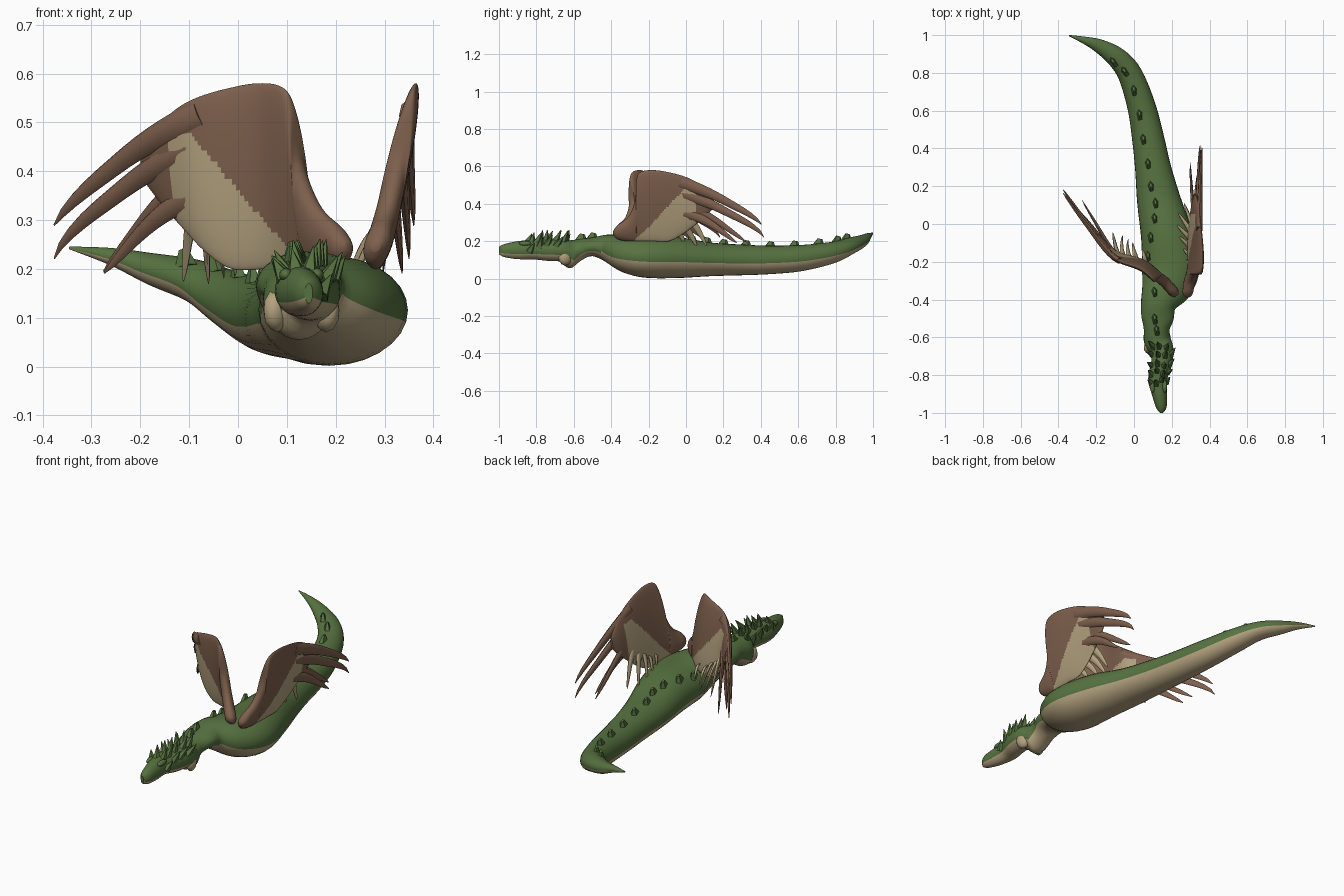
import bpy, bmesh, math, random
from mathutils import Vector, Matrix
from mathutils.bvhtree import BVHTree

random.seed(4)
old = bpy.data.objects.get("Cube")
if old:
    bpy.data.objects.remove(old, do_unlink=True)


def material(name, rgb):
    m = bpy.data.materials.new(name)
    m.use_nodes = True
    m.diffuse_color = (*rgb, 1)
    m.node_tree.nodes["Principled BSDF"].inputs["Base Color"].default_value = (*rgb, 1)
    return m


GREEN = material("moss green", (.095, .17, .052))
CREAM = material("belly tan", (.46, .365, .215))
BROWN = material("wing brown", (.21, .118, .075))


def spline(pts, u):
    """Catmull-Rom point at u along a list of tuples."""
    i = max(0, min(int(u), len(pts) - 2))
    t = u - i
    a, b, c, d = (pts[max(0, min(k, len(pts) - 1))] for k in range(i - 1, i + 3))
    return [q + t / 2 * (r - p + t * (2 * p - 5 * q + 4 * r - s + t * (3 * (q - r) + s - p)))
            for p, q, r, s in zip(a, b, c, d)]


def finish(name, bm, mats, smooth=True):
    mesh = bpy.data.meshes.new(name)
    bmesh.ops.recalc_face_normals(bm, faces=bm.faces)
    bm.to_mesh(mesh)
    bm.free()
    ob = bpy.data.objects.new(name, mesh)
    bpy.context.collection.objects.link(ob)
    for m in mats:
        mesh.materials.append(m)
    if smooth:
        bpy.ops.object.select_all(action='DESELECT')
        ob.select_set(True)
        bpy.context.view_layer.objects.active = ob
        bpy.ops.object.shade_smooth_by_angle(angle=math.radians(50))


def loft(bm, rings, rule=None):
    """Skin rings of points; rule(row, side) gives a material index."""
    rows = [[bm.verts.new(p) for p in ring] for ring in rings]
    n = len(rows[0])
    for i in range(len(rows) - 1):
        for j in range(n):
            k = (j + 1) % n
            f = bm.faces.new((rows[i][j], rows[i][k], rows[i + 1][k], rows[i + 1][j]))
            f.material_index = rule(i, j) if rule else 0
    bm.faces.new(rows[0])
    bm.faces.new(rows[-1])


def angles(n):
    return [2 * math.pi * j / n for j in range(n)]


# Body from snout to tail: x, y, z, half width, half height
BODY = [
    (.145, -1, .15, .008, .02), (.145, -.97, .15, .028, .035), (.135, -.9, .152, .04, .048),
    (.125, -.82, .155, .05, .052), (.145, -.74, .155, .055, .06), (.15, -.67, .15, .06, .06),
    (.125, -.62, .13, .072, .075), (.12, -.56, .155, .068, .058), (.125, -.5, .17, .085, .05),
    (.13, -.42, .16, .095, .075), (.17, -.33, .132, .135, .1), (.195, -.22, .115, .153, .11),
    (.17, -.05, .113, .135, .11), (.13, .13, .103, .115, .09), (.1, .3, .1, .095, .082),
    (.075, .45, .1, .085, .076), (.04, .62, .11, .075, .07), (-.02, .79, .14, .065, .058),
    (-.09, .88, .175, .055, .045), (-.18, .94, .2, .038, .033), (-.26, .972, .225, .02, .018),
    (-.345, .998, .243, .003, .003)]
STEP, SIDES = 4, 28
rings, row_y = [], []
for i in range((len(BODY) - 1) * STEP + 1):
    u = i / STEP
    x, y, z, w, h = spline(BODY, u)
    a, b = spline(BODY, max(0, u - .5)), spline(BODY, min(len(BODY) - 1, u + .5))
    t = Vector((b[0] - a[0], b[1] - a[1], 0)).normalized()
    side = Vector((t.y, -t.x, 0))
    rings.append([Vector((x, y, z)) + side * w * math.cos(q) + Vector((0, 0, h * math.sin(q)))
                  for q in angles(SIDES)])
    row_y.append(y)


def belly(i, j):
    level = -.16 if row_y[i] > -.45 else -.45
    return int(math.sin(2 * math.pi * (j + .5) / SIDES) < level)


bm = bmesh.new()
loft(bm, rings, belly)
bm.normal_update()
skin = BVHTree.FromBMesh(bm)
finish("body", bm, [GREEN, CREAM])


def spike(bm, x, y, size, pitch, roll=0, turn=0, segments=5, tip=.4):
    """Small horn or scale standing on the skin."""
    hit = skin.ray_cast(Vector((x, y, 1)), Vector((0, 0, -1)))[0]
    if hit is None:
        return
    wide, long, tall = size
    m = (Matrix.Translation(hit) @ Matrix.Rotation(turn, 4, 'Z') @ Matrix.Rotation(roll, 4, 'Y')
         @ Matrix.Rotation(pitch, 4, 'X') @ Matrix.Translation((0, 0, tall * .3))
         @ Matrix.Diagonal((wide, long, tall, 1)))
    bmesh.ops.create_cone(bm, cap_ends=True, segments=segments, radius1=1, radius2=tip,
                          depth=1.3, matrix=m)


# Scales along the spine
SPINE = [(-.11, .86), (-.05, .81), (0, .71), (.03, .58), (.05, .45), (.075, .32), (.09, .2),
         (.115, .11), (.11, .03), (.09, -.07), (.075, -.17), (.08, -.25), (.11, -.36),
         (.11, -.5), (.12, -.56)]
bm = bmesh.new()
for k, (x, y) in enumerate(SPINE):
    spike(bm, x, y, (.018, .036, .028), -.2, turn=.6 if k < 2 else .15)
finish("back_scales", bm, [GREEN], False)

# Horns over the crown and nape, splayed at the sides
bm = bmesh.new()
for row in range(5):
    y = -.83 + row * .046
    for col in (-1, -.35, .35, 1):
        x = .132 + row * .005 + col * (.042 + row * .003)
        tall = random.uniform(.04, .05) + .004 * row
        spike(bm, x, y + random.uniform(-.012, .012), (.021, .024, tall),
              random.uniform(-.6, -.1), col * .5, 0, 5, .06)
finish("head_horns", bm, [GREEN], False)

# Brow ridges and throat folds
bm = bmesh.new()
for s in (-1, 1):
    bmesh.ops.create_icosphere(bm, subdivisions=2, radius=1, matrix=Matrix.Translation(
        (.13 + s * .032, -.86, .188)) @ Matrix.Diagonal((.014, .035, .014, 1)))
finish("brow_ridges", bm, [GREEN])
bm = bmesh.new()
for s in (-1, 1):
    m = (Matrix.Translation((.13 + s * .05, -.645, .115)) @ Matrix.Rotation(s * .4, 4, 'Z')
         @ Matrix.Diagonal((.026, .04, .045, 1)))
    bmesh.ops.create_icosphere(bm, subdivisions=2, radius=1, matrix=m)
finish("throat_folds", bm, [CREAM])

# Wing outline: distance from root, lower edge, upper edge, half thickness
WING = [(-.01, .235, .255, .01), (.03, .21, .285, .026), (.09, .2, .33, .027),
        (.125, .2, .42, .025), (.132, .2, .53, .024), (.155, .2, .572, .023),
        (.22, .2, .58, .022), (.3, .2, .568, .02), (.37, .235, .55, .018),
        (.43, .28, .525, .016), (.49, .33, .485, .013), (.54, .38, .44, .005)]
# Feathers: root (distance, height), tip (distance, height, inward shift), half width
PRIMARIES = [(.36, .515, .79, .29, 0, .034), (.36, .46, .815, .222, .01, .032),
             (.36, .4, .7, .195, .06, .028), (.36, .36, .655, .192, .02, .03)]
COVERTS = [(.38, .34, .5, .175, .09, .026), (.35, .3, .45, .17, .12, .026),
           (.31, .28, .39, .18, .13, .025), (.27, .25, .33, .185, .12, .024),
           (.22, .24, .26, .19, .1, .02)]


def make_wing(side_name, path, inward, lean):
    def place(s, z, shift):
        u = s * 5
        p, a, b = (Vector(spline(path, v)) for v in (u, max(0, u - .4), min(4, u + .4)))
        t = (b - a).normalized()
        p = p + Vector((-t.y, t.x)) * inward * shift
        return Vector((p.x, p.y, z))

    def slope(z):
        return lean * (.56 - z)

    fine, sides = 9, 96
    cols = [spline(WING, i / fine) for i in range((len(WING) - 1) * fine + 1)]
    rings = []
    for s, lo, hi, th in cols:
        ring = []
        for q in angles(sides):
            z = (lo + hi) / 2 + (hi - lo) / 2 * math.sin(q)
            ring.append(place(s, z, slope(z) + th * math.cos(q)))
        rings.append(ring)

    def patch(i, j):
        s, lo, hi, _ = cols[i]
        z = (lo + hi) / 2 + (hi - lo) / 2 * math.sin(2 * math.pi * (j + .5) / sides)
        return int(z < .475 and s < .44 and z < .25 + (s - .16) * 1.05)

    bm = bmesh.new()
    loft(bm, rings, patch)
    finish(side_name + "_wing", bm, [BROWN, CREAM])

    for label, feathers, mat in (("primaries", PRIMARIES, BROWN), ("coverts", COVERTS, CREAM)):
        bm = bmesh.new()
        for s0, z0, s1, z1, shift, half in feathers:
            d = Vector((s1 - s0, z1 - z0)).normalized()
            rings = []
            for k in range(13):
                t = k / 12
                w = half * (1 - .65 * t) * max(.2, math.sqrt(1 - t ** 8))
                bow = .025 * math.sin(math.pi * t)
                c = Vector((s0 + (s1 - s0) * t, z0 + (z1 - z0) * t + bow))
                off = slope(z0) * (1 - t) + shift * t
                rings.append([place(c.x - d.y * w * math.cos(q), c.y + d.x * w * math.cos(q),
                                    off + .5 * w * math.sin(q)) for q in angles(8)])
            loft(bm, rings)
        finish(side_name + "_" + label, bm, [mat])


make_wing("left", [(.345, -.39), (.36, -.19), (.355, .01), (.355, .21), (.36, .41)], 1, .2)
make_wing("right", [(.195, -.4), (.055, -.25), (-.11, -.18), (-.25, -.01), (-.38, .17)], -1, .12)
